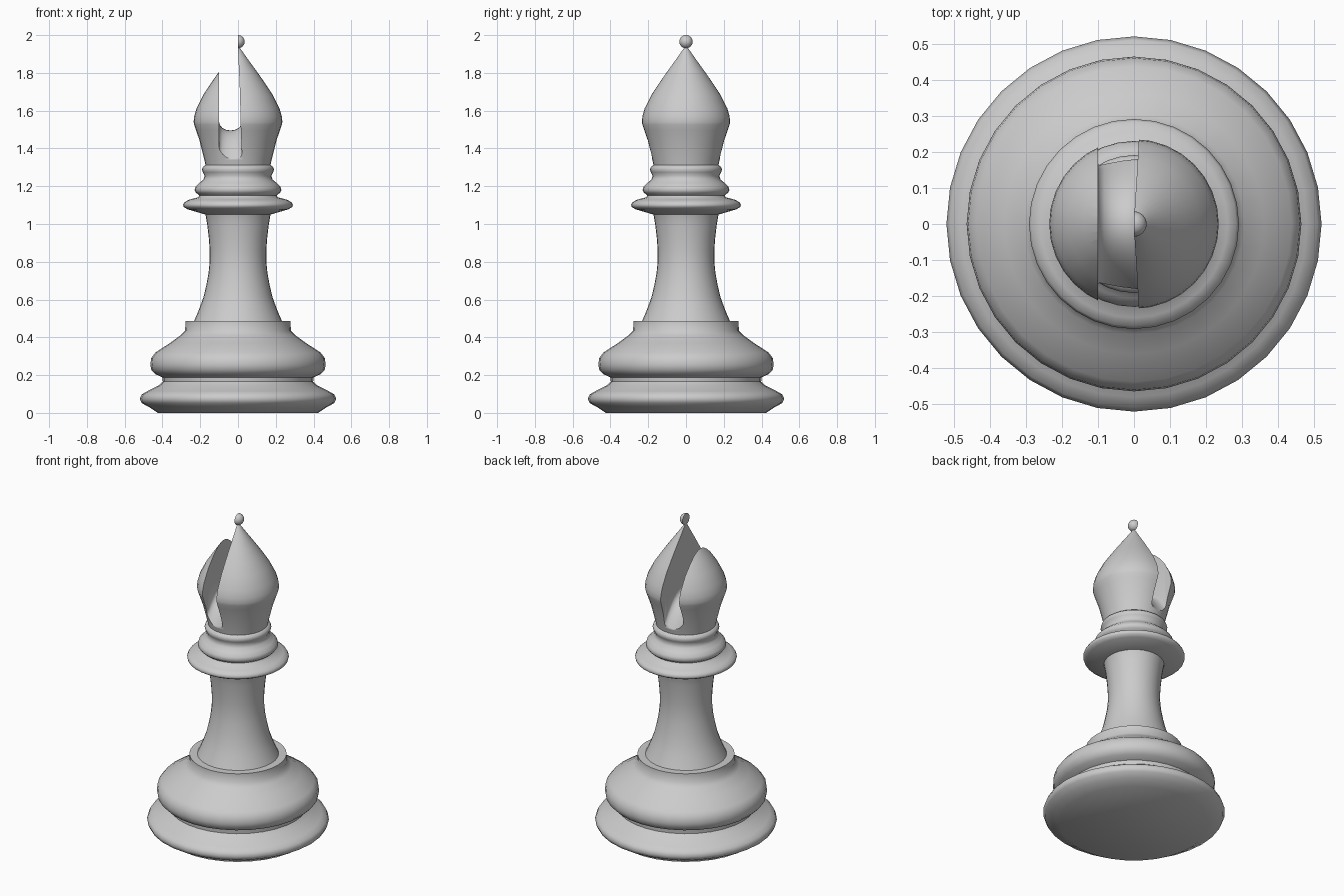
import bpy, bmesh, math

if "Cube" in bpy.data.objects:
    bpy.data.objects.remove(bpy.data.objects["Cube"])

SIDES = 32

grey = bpy.data.materials.new("plain grey")
grey.diffuse_color = (0.6, 0.6, 0.6, 1)
grey.use_nodes = True
grey.node_tree.nodes["Principled BSDF"].inputs["Base Color"].default_value = grey.diffuse_color


def finish(bm, name):
    bmesh.ops.recalc_face_normals(bm, faces=bm.faces)
    me = bpy.data.meshes.new(name)
    bm.to_mesh(me)
    bm.free()
    ob = bpy.data.objects.new(name, me)
    bpy.context.collection.objects.link(ob)
    me.materials.append(grey)
    return ob


def lathe(name, profile):
    """Closed turned solid from (radius, height) points."""
    bm = bmesh.new()
    rings = []
    for r, z in profile:
        rings.append([bm.verts.new((r * math.cos(2 * math.pi * i / SIDES),
                                    r * math.sin(2 * math.pi * i / SIDES), z))
                      for i in range(SIDES)])
    for a, b in zip(rings, rings[1:]):
        for i in range(SIDES):
            j = (i + 1) % SIDES
            bm.faces.new((a[i], a[j], b[j], b[i]))
    bm.faces.new(rings[0][::-1])
    bm.faces.new(rings[-1])
    return finish(bm, name)


def select(ob):
    bpy.ops.object.select_all(action='DESELECT')
    ob.select_set(True)
    bpy.context.view_layer.objects.active = ob


# Foot with two swellings and a flat-topped band
base = lathe("base", [
    (0.425, 0.0), (0.47, 0.03), (0.51, 0.052), (0.52, 0.075), (0.51, 0.098),
    (0.48, 0.115), (0.42, 0.145), (0.398, 0.165), (0.4, 0.188), (0.437, 0.205),
    (0.459, 0.228), (0.464, 0.255), (0.46, 0.29), (0.437, 0.32), (0.36, 0.37),
    (0.305, 0.41), (0.28, 0.435), (0.278, 0.487)])

# Waisted column
stem = lathe("stem", [
    (0.236, 0.48), (0.218, 0.52), (0.2, 0.565), (0.182, 0.615), (0.167, 0.68),
    (0.156, 0.74), (0.15, 0.8), (0.15, 0.86), (0.154, 0.92), (0.162, 0.99),
    (0.172, 1.05), (0.18, 1.07)])

# Stacked collar rings
collar = lathe("collar", [
    (0.172, 1.05), (0.22, 1.064), (0.267, 1.078), (0.288, 1.09), (0.291, 1.102),
    (0.284, 1.115), (0.26, 1.128), (0.21, 1.142), (0.205, 1.152), (0.222, 1.165),
    (0.23, 1.178), (0.225, 1.197), (0.205, 1.217), (0.184, 1.234),
    (0.176, 1.255), (0.186, 1.274), (0.191, 1.288), (0.186, 1.302), (0.17, 1.314)])

# Pointed head
head = lathe("head", [
    (0.171, 1.305), (0.178, 1.34), (0.203, 1.44), (0.222, 1.496), (0.232, 1.525),
    (0.235, 1.54), (0.232, 1.57), (0.22, 1.612), (0.183, 1.685), (0.142, 1.747),
    (0.1, 1.807), (0.052, 1.873), (0.006, 1.938)])

# Ball on the tip
bm = bmesh.new()
bmesh.ops.create_uvsphere(bm, u_segments=24, v_segments=16, radius=0.035)
bmesh.ops.translate(bm, verts=bm.verts, vec=(0, 0, 1.965))
ball = finish(bm, "tip_ball")

# Slot cutter: rounded floor that falls away to front and back
bm = bmesh.new()
loops = []
STEPS = 24
for k in range(STEPS + 1):
    y = -0.26 + 0.52 * k / STEPS
    floor = 1.495 - 5.0 * y * y
    pts = [(-0.1, 2.2), (-0.1, 1.8)]
    for n in range(9):
        a = math.pi + math.pi * n / 8
        pts.append((-0.0395 + 0.0605 * math.cos(a), floor + 0.045 + 0.045 * math.sin(a)))
    pts += [(0.009, 1.73), (0.0, 1.93), (0.0, 2.2)]
    loops.append([bm.verts.new((x, y, z)) for x, z in pts])
count = len(loops[0])
for a, b in zip(loops, loops[1:]):
    for i in range(count):
        j = (i + 1) % count
        bm.faces.new((a[i], a[j], b[j], b[i]))
bm.faces.new(loops[0][::-1])
bm.faces.new(loops[-1])
cutter = finish(bm, "slot_cutter")
cutter.hide_render = True

for ob in (head, ball):
    mod = ob.modifiers.new("slot", 'BOOLEAN')
    mod.operation = 'DIFFERENCE'
    mod.solver = 'EXACT'
    mod.object = cutter
    select(ob)
    bpy.ops.object.modifier_apply(modifier=mod.name)
bpy.data.objects.remove(cutter, do_unlink=True)

# Smooth turned surfaces, crisp rims and slot edges
for ob in (base, stem, collar, head, ball):
    select(ob)
    bpy.ops.object.shade_smooth_by_angle(angle=math.radians(50))
